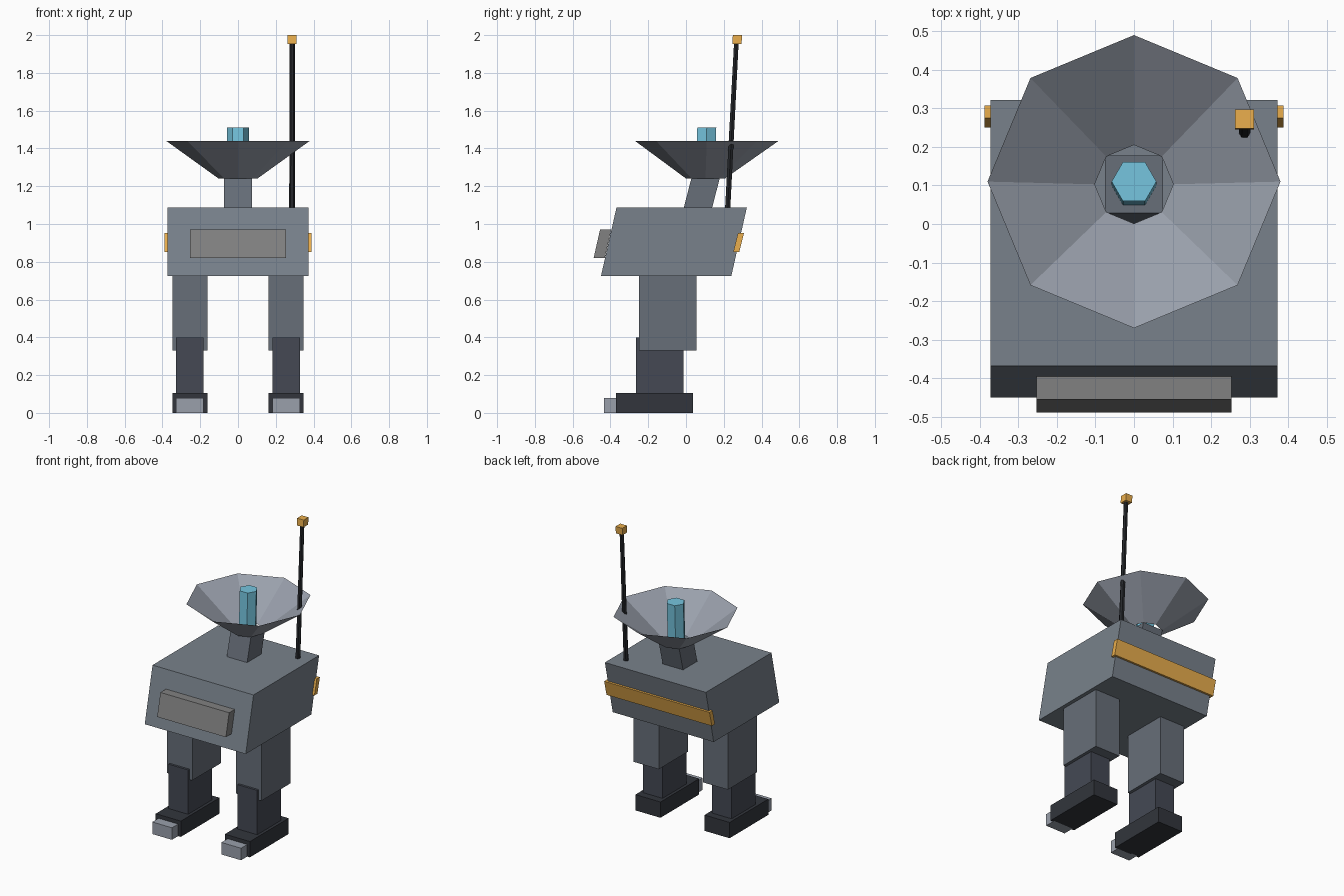
import bpy, bmesh
from math import cos, sin, tau

if "Cube" in bpy.data.objects:
    bpy.data.objects.remove(bpy.data.objects["Cube"])


def material(name, rgb):
    m = bpy.data.materials.new(name)
    m.diffuse_color = (*rgb, 1)
    m.use_nodes = True
    m.node_tree.nodes["Principled BSDF"].inputs["Base Color"].default_value = m.diffuse_color
    return m


HULL = material("hull_grey", (0.19, 0.222, 0.26))
LEG = material("leg_grey", (0.135, 0.157, 0.19))
DARK = material("dark_grey", (0.058, 0.066, 0.088))
BLACK = material("near_black", (0.032, 0.036, 0.045))
ROD = material("rod_black", (0.018, 0.02, 0.024))
PALE = material("pale_grey", (0.32, 0.35, 0.41))
PANEL = material("panel_grey", (0.22, 0.22, 0.22))
GOLD = material("amber", (0.83, 0.43, 0.075))
CYAN = material("cyan", (0.18, 0.56, 0.74))


def finish(name, bm, mat):
    mesh = bpy.data.meshes.new(name)
    bm.to_mesh(mesh)
    bm.free()
    mesh.materials.append(mat)
    ob = bpy.data.objects.new(name, mesh)
    bpy.context.collection.objects.link(ob)
    return ob


def box(name, x, y, z, mat, lean=0.0):
    """Box from (min, max) ranges; lean shifts the top edge along y."""
    bm = bmesh.new()
    bmesh.ops.create_cube(bm, size=1)
    for v in bm.verts:
        top = v.co.z > 0
        v.co = (x[v.co.x > 0], y[v.co.y > 0] + lean * top, z[top])
    return finish(name, bm, mat)


def loft(name, sides, x, low, high, mat, capped=True):
    """Faceted tube between two rings given as (radius, y, z)."""
    bm = bmesh.new()
    rings = [[bm.verts.new((x + r * cos(tau * i / sides), y + r * sin(tau * i / sides), z))
              for i in range(sides)] for r, y, z in (low, high)]
    a, b = rings
    for i in range(sides):
        j = (i + 1) % sides
        bm.faces.new((a[i], a[j], b[j], b[i]))
    if capped:
        bm.faces.new(a[::-1])
        bm.faces.new(b)
    return finish(name, bm, mat)


# Leaning body with front panel and rear stripe
box("body", (-0.372, 0.372), (-0.45, 0.24), (0.725, 1.087), HULL, lean=0.082)
box("front_panel", (-0.253, 0.253), (-0.489, -0.43), (0.82, 0.97), PANEL, lean=0.034)
box("rear_stripe", (-0.388, 0.388), (0.25, 0.282), (0.852, 0.952), GOLD, lean=0.025)

# Legs
for side, s in (("left", -1), ("right", 1)):
    wide = sorted((s * 0.162, s * 0.347))
    slim = sorted((s * 0.182, s * 0.327))
    box(side + "_thigh", wide, (-0.25, 0.055), (0.33, 0.74), LEG)
    box(side + "_shin", slim, (-0.265, -0.013), (0.10, 0.40), DARK)
    box(side + "_foot", wide, (-0.37, 0.037), (0.0, 0.105), BLACK)
    box(side + "_toe", slim, (-0.435, -0.36), (0.0, 0.08), PALE)

# Neck, open dish and feed horn
box("neck", (-0.075, 0.075), (-0.012, 0.138), (1.085, 1.24), LEG, lean=0.04)
loft("dish", 8, 0, (0.102, 0.103, 1.24), (0.38, 0.11, 1.44), PALE, capped=False)
loft("dish_feed", 6, 0, (0.058, 0.10, 1.24), (0.058, 0.11, 1.51), CYAN)

# Antenna
loft("antenna_rod", 6, 0.287, (0.016, 0.22, 1.07), (0.014, 0.267, 1.97), ROD)
box("antenna_tip", (0.262, 0.311), (0.245, 0.294), (1.953, 2.0), GOLD, lean=0.003)
